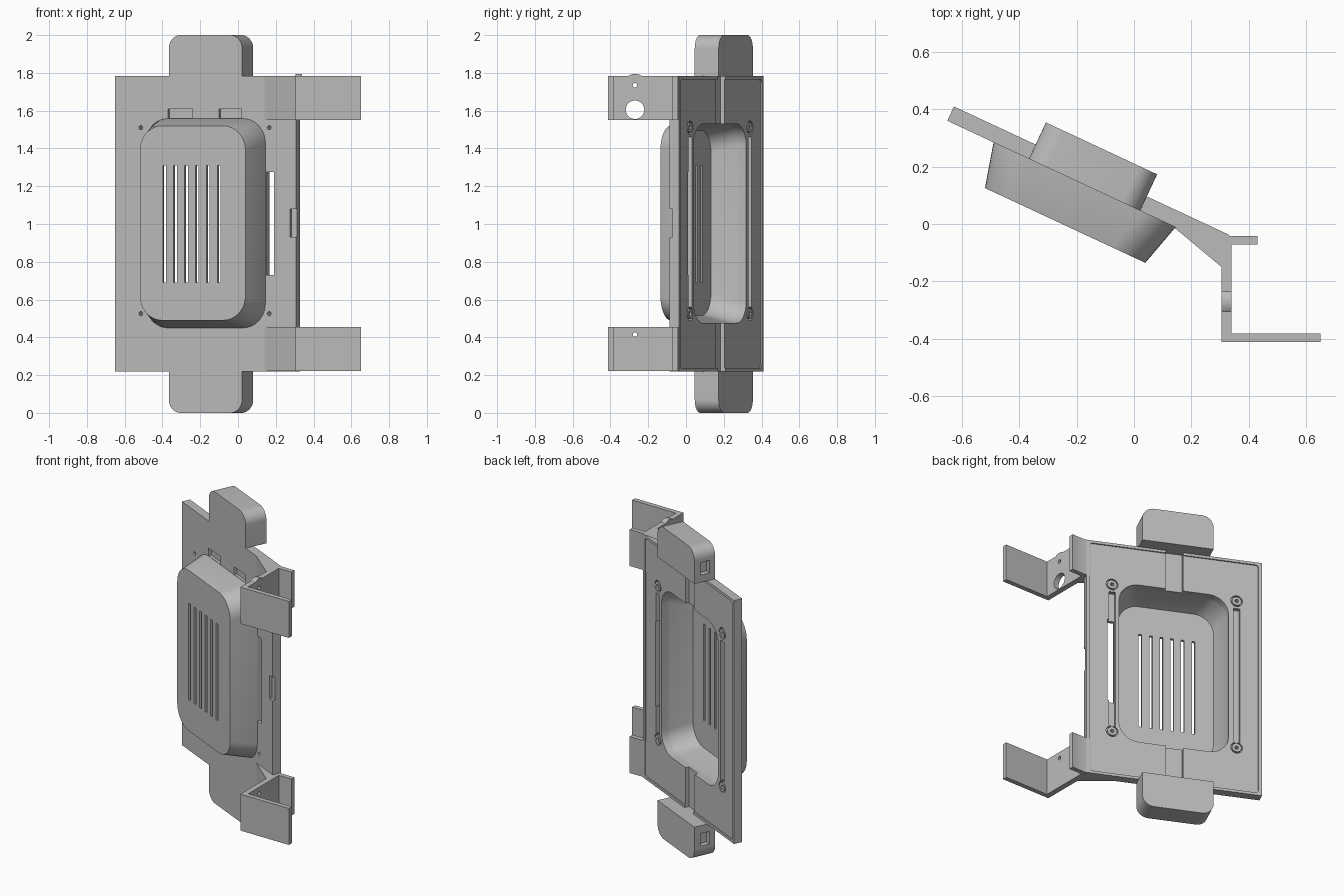
import bpy, bmesh, math
from mathutils import Vector

cube = bpy.data.objects.get("Cube")
if cube:
    bpy.data.objects.remove(cube, do_unlink=True)

TILT = math.radians(-25)      # the panel is turned about the vertical axis
FRONT, BACK = 0.051, 0.106    # panel faces, along its own depth axis
MID_Z = 1.0

grey = bpy.data.materials.new("plain grey")
grey.use_nodes = True
grey.diffuse_color = (0.5, 0.5, 0.5, 1)
grey.node_tree.nodes["Principled BSDF"].inputs["Base Color"].default_value = (0.5, 0.5, 0.5, 1)


def loft(name, rings, tilt=TILT):
    """Solid through matching rings of points, capped at both ends."""
    bm = bmesh.new()
    loops = [[bm.verts.new(p) for p in ring] for ring in rings]
    n = len(loops[0])
    for a, b in zip(loops, loops[1:]):
        for i in range(n):
            j = (i + 1) % n
            bm.faces.new((a[i], a[j], b[j], b[i]))
    bm.faces.new(loops[0])
    bm.faces.new(loops[-1])
    bmesh.ops.recalc_face_normals(bm, faces=bm.faces)
    mesh = bpy.data.meshes.new(name)
    bm.to_mesh(mesh)
    bm.free()
    mesh.materials.append(grey)
    obj = bpy.data.objects.new(name, mesh)
    obj.rotation_euler.z = tilt
    bpy.context.collection.objects.link(obj)
    return obj


def outline(u0, u1, z0, z1, v, r_low=0, r_high=0, steps=10):
    """Rectangle in the panel plane with rounded low and high corners."""
    pts = []
    corners = ((u1, z1, -1, -1, 0, r_high), (u0, z1, 1, -1, 90, r_high),
               (u0, z0, 1, 1, 180, r_low), (u1, z0, -1, 1, 270, r_low))
    for u, z, su, sz, start, r in corners:
        for k in range(steps + 1 if r else 1):
            a = math.radians(start + 90 * k / steps)
            pts.append((u + su * r + r * math.cos(a), v, z + sz * r + r * math.sin(a)) if r else (u, v, z))
    return pts


def block(name, u0, u1, v0, v1, z0, z1, tilt=TILT, **radii):
    return loft(name, [outline(u0, u1, z0, z1, v, **radii) for v in (v0, v1)], tilt)


def rod(name, u, z, v0, v1, r, steps=28):
    turn = [math.tau * k / steps for k in range(steps)]
    return loft(name, [[(u + r * math.cos(a), v, z + r * math.sin(a)) for a in turn] for v in (v0, v1)])


def cross_rod(name, y, z, x0, x1, r, steps=32):
    turn = [math.tau * k / steps for k in range(steps)]
    return loft(name, [[(x, y + r * math.cos(a), z + r * math.sin(a)) for a in turn] for x in (x0, x1)], 0)


def combine(obj, others, operation="DIFFERENCE"):
    bpy.context.view_layer.update()
    for other in others:
        mod = obj.modifiers.new("shape", "BOOLEAN")
        mod.operation, mod.solver, mod.object = operation, "EXACT", other
        with bpy.context.temp_override(object=obj, active_object=obj, selected_objects=[obj]):
            bpy.ops.object.modifier_apply(modifier=mod.name)
        bpy.data.objects.remove(other, do_unlink=True)
    return obj


def cavity():
    return loft("cavity_cutter", [outline(-0.502, 0.071, 0.515, 1.495, -0.088, 0.12, 0.12),
                                  outline(-0.544, 0.116, 0.475, 1.53, FRONT, 0.12, 0.12),
                                  outline(-0.544, 0.116, 0.475, 1.53, 0.15, 0.12, 0.12)])


# Main panel with its shallow back recess, openings and grooves
panel = block("main_panel", -0.742, 0.314, FRONT, BACK, 0.22, 1.783)
cuts = [block("recess_cutter", -0.722, 0.296, 0.098, 0.15, 0.237, 1.766, r_low=0.02, r_high=0.02),
        cavity(),
        block("window_cutter", 0.14, 0.187, 0, 0.15, 0.73, 1.275),
        block("notch_cutter", 0.28, 0.4, 0, 0.068, 0.93, 1.08)]
for u in (-0.592, 0.158):
    cuts.append(block("groove_cutter", u - 0.02, u + 0.02, 0.072, 0.15, 0.56, 1.46))
    for z in (0.525, 1.51):
        cuts.append(rod("seat_cutter", u, z, 0.08, 0.15, 0.036))
        cuts.append(rod("hole_cutter", u, z, 0, 0.15, 0.011))
for z0, z1 in ((0.15, 0.5), (1.5, 1.85)):
    cuts.append(block("channel_cutter", -0.27, -0.165, 0.075, 0.15, z0, z1))
for u0, u1 in ((-0.432, -0.29), (-0.134, -0.003)):
    cuts.append(block("slit_cutter", u0, u1, 0, 0.07, 1.56, 1.61))
combine(panel, cuts)

# Screw bosses on the back
for u, side in ((-0.592, "right"), (0.158, "left")):
    for z, level in ((0.525, "lower"), (1.51, "upper")):
        boss = rod(f"{level}_{side}_boss", u, z, 0.075, 0.1, 0.028)
        combine(boss, [rod("hole_cutter", u, z, 0, 0.15, 0.011)])

# Tapered hollow cover with vent slots
cover = loft("vented_cover", [outline(-0.524, 0.093, 0.49, 1.52, -0.106, 0.13, 0.13),
                              outline(-0.564, 0.136, 0.45, 1.558, FRONT, 0.13, 0.13),
                              outline(-0.564, 0.136, 0.45, 1.558, 0.058, 0.13, 0.13)])
slots = [block("slot_cutter", u - 0.009, u + 0.009, -0.2, 0, 0.69, 1.31)
         for u in (-0.381 + 0.064 * k for k in range(6))]
combine(cover, [cavity()] + slots)

# Rounded housings at both ends, each with a side port
for name, z0, z1, port, radii in (("lower_housing", 0, 0.221, 0.09, {"r_low": 0.07}),
                                  ("upper_housing", 1.782, 2.0, 1.83, {"r_high": 0.07})):
    housing = block(name, -0.428, 0, FRONT, 0.191, z0, z1, **radii)
    combine(housing, [block("port_cutter", -0.5, -0.395, 0.09, 0.15, port, port + 0.08)])

# Mounting brackets: wedge, wall, foot and rear tab in one bent profile
profile = [(0.14, -0.012), (0.305, -0.15), (0.305, -0.412), (0.65, -0.412), (0.65, -0.382),
           (0.34, -0.382), (0.34, -0.072), (0.43, -0.072), (0.43, -0.042), (0.335, -0.042),
           (0.32, -0.035)]
for name, z0, z1, hole in (("lower_bracket", 0.221, 0.455, 0.415), ("upper_bracket", 1.55, 1.784, 1.735)):
    bracket = loft(name, [[(x, y, z) for x, y in profile] for z in (z0, z1)], 0)
    if name == "upper_bracket":
        combine(bracket, [cross_rod("ear", -0.27, 1.735, 0.305, 0.34, 0.06)], "UNION")
        combine(bracket, [cross_rod("cable_cutter", -0.27, 1.605, 0.25, 0.4, 0.049)])
    combine(bracket, [cross_rod("hole_cutter", -0.27, hole, 0.25, 0.4, 0.012)])

# Smooth the round parts, keep the edges sharp
for obj in bpy.context.collection.objects:
    if obj.type == "MESH" and obj.data.materials and obj.data.materials[0] == grey:
        with bpy.context.temp_override(object=obj, active_object=obj, selected_objects=[obj],
                                       selected_editable_objects=[obj]):
            bpy.ops.object.shade_smooth_by_angle(angle=math.radians(30))
